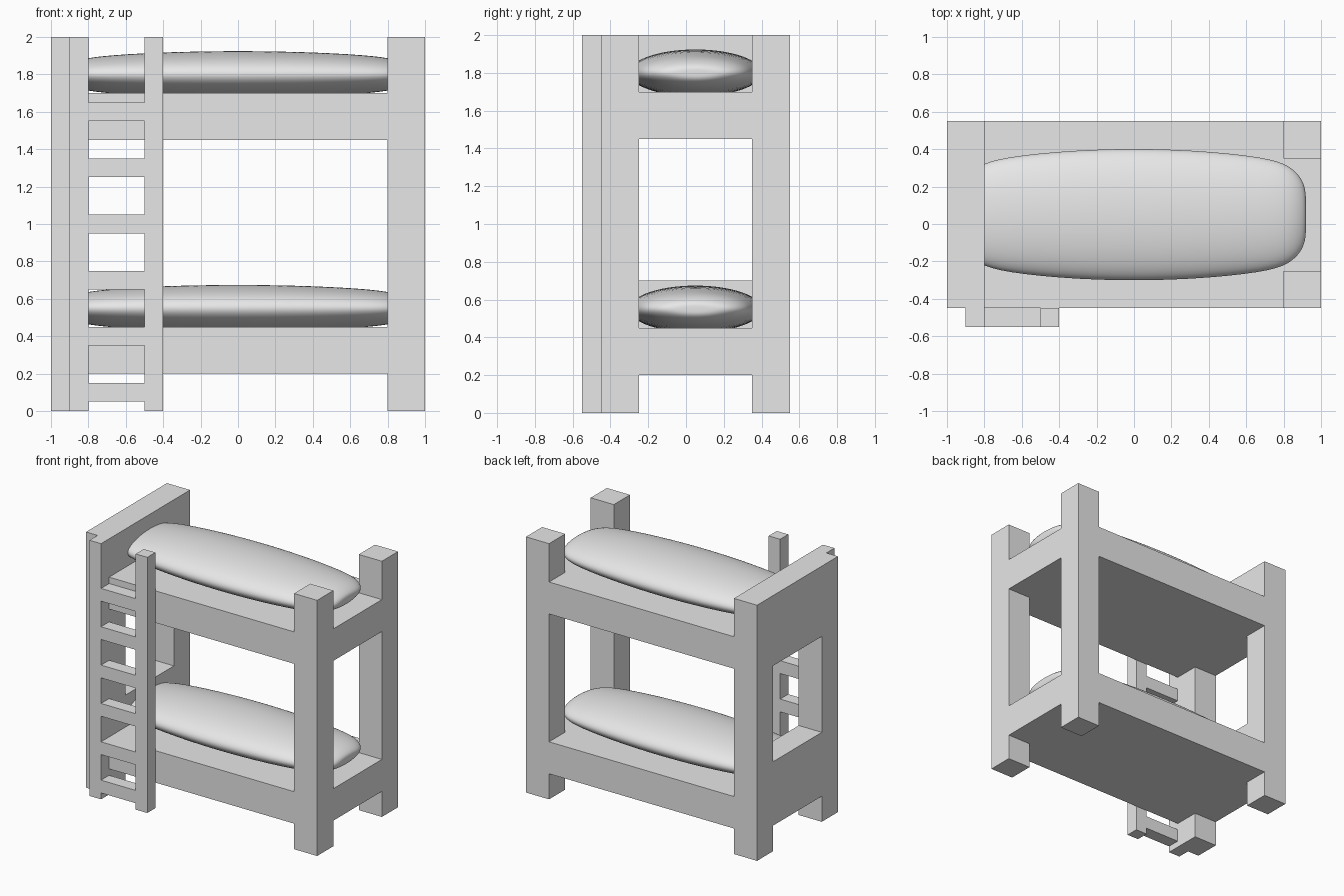
import bpy, bmesh, math

if "Cube" in bpy.data.objects:
    bpy.data.objects.remove(bpy.data.objects["Cube"])

grey = bpy.data.materials.new("plain_grey")
grey.diffuse_color = (0.8, 0.8, 0.8, 1)
grey.use_nodes = True
grey.node_tree.nodes["Principled BSDF"].inputs["Base Color"].default_value = grey.diffuse_color


def finish(name, bm):
    bmesh.ops.recalc_face_normals(bm, faces=bm.faces)
    me = bpy.data.meshes.new(name)
    bm.to_mesh(me)
    bm.free()
    ob = bpy.data.objects.new(name, me)
    bpy.context.collection.objects.link(ob)
    me.materials.append(grey)
    return ob


def box(name, x0, x1, y0, y1, z0, z1):
    bm = bmesh.new()
    bmesh.ops.create_cube(bm, size=1)
    for v in bm.verts:
        v.co = (x1 if v.co.x > 0 else x0,
                y1 if v.co.y > 0 else y0,
                z1 if v.co.z > 0 else z0)
    return finish(name, bm)


# bed frame extents: outer edge, inner edge of the posts
FRONT, FRONT_IN, BACK_IN, BACK = -0.45, -0.25, 0.35, 0.55

# corner posts
for side, x0, x1 in (("head", -1, -0.8), ("foot", 0.8, 1)):
    box(side + "_front_post", x0, x1, FRONT, FRONT_IN, 0, 2)
    box(side + "_back_post", x0, x1, BACK_IN, BACK, 0, 2)

# bed bases, foot rails and headboards
for level, z, head_top in (("lower", 0.2, 0.7), ("upper", 1.45, 2.0)):
    box(level + "_base", -0.8, 0.8, FRONT, BACK, z, z + 0.25)
    box(level + "_foot_rail", 0.8, 1, FRONT_IN, BACK_IN, z, z + 0.25)
    box(level + "_headboard", -1, -0.8, FRONT_IN, BACK_IN, z, head_top)

# ladder
box("ladder_left_rail", -0.9, -0.8, -0.55, -0.45, 0, 2)
box("ladder_right_rail", -0.5, -0.4, -0.55, -0.45, 0, 2)
for i in range(6):
    z = 0.05 + 0.3 * i
    box("ladder_rung", -0.8, -0.5, -0.55, -0.45, z, z + 0.1)

# mattress half profile: distance along the bed, half width, half height
HALF = [(0, .353, .125), (.2, .349, .123), (.4, .338, .118), (.6, .318, .108),
        (.72, .298, .098), (.8, .275, .088), (.85, .243, .075),
        (.885, .207, .058), (.908, .165, .042), (.918, .12, .028),
        (.92, .06, .014)]
SECTIONS = [(-x, w, h) for x, w, h in reversed(HALF[1:])] + HALF
SEG = 48


def mattress(name, zc):
    bm = bmesh.new()
    rings = []
    for x, w, h in SECTIONS:
        rings.append([bm.verts.new((x, 0.05 + w * math.cos(a), zc + h * math.sin(a)))
                      for a in (2 * math.pi * k / SEG for k in range(SEG))])
    for r, s in zip(rings, rings[1:]):
        for k in range(SEG):
            j = (k + 1) % SEG
            bm.faces.new((r[k], r[j], s[j], s[k]))
    bm.faces.new(rings[0])
    bm.faces.new(rings[-1])
    for f in bm.faces:
        f.smooth = True
    ob = finish(name, bm)
    sub = ob.modifiers.new("smooth", 'SUBSURF')
    sub.levels = sub.render_levels = 1


mattress("lower_mattress", 0.55)
mattress("upper_mattress", 1.80)
